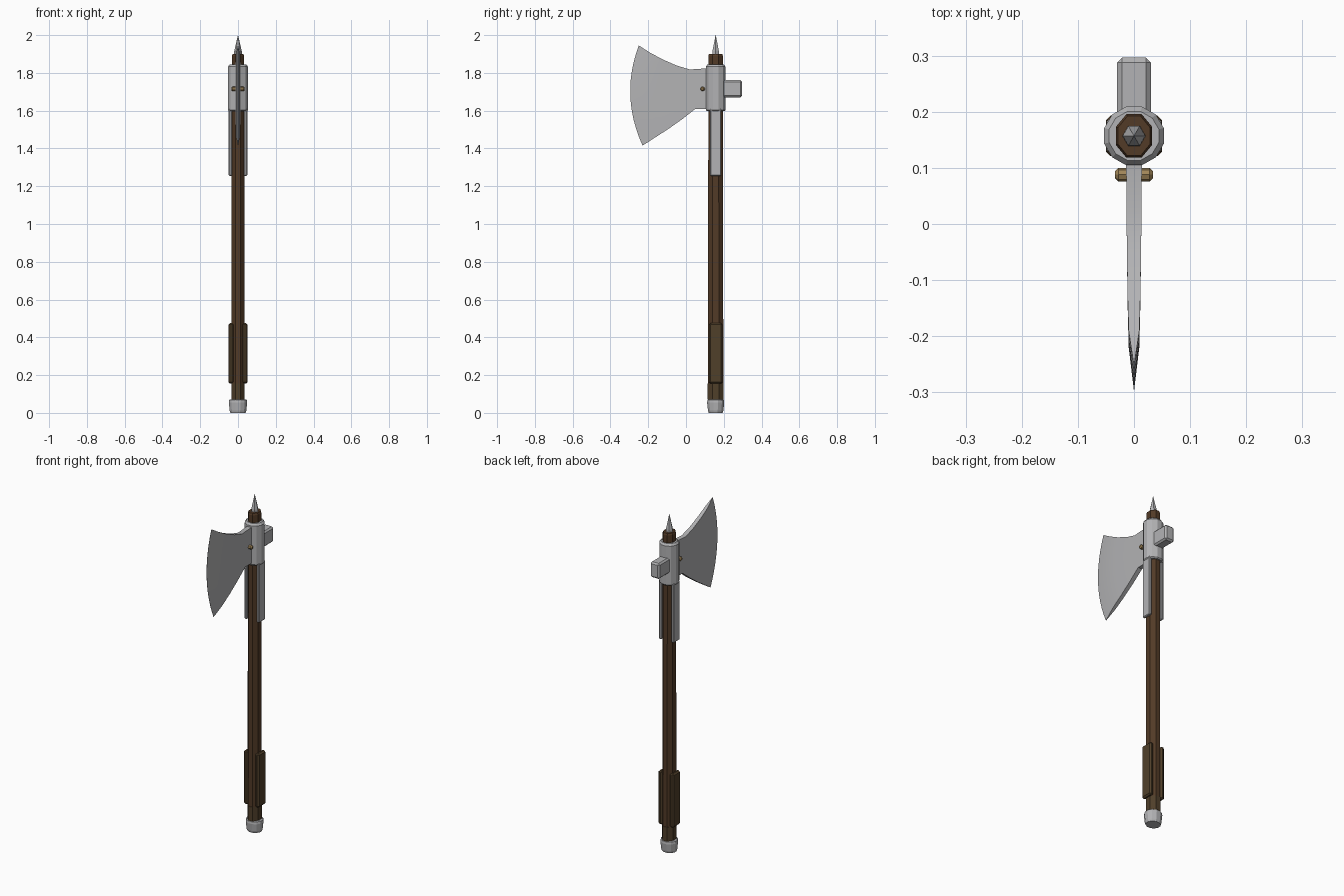
import bpy, bmesh
from math import sin, cos, pi

cube = bpy.data.objects.get("Cube")
if cube:
    bpy.data.objects.remove(cube, do_unlink=True)

AXIS_Y = 0.157  # centre line of the haft


def material(name, rgb):
    m = bpy.data.materials.new(name)
    m.use_nodes = True
    color = (*rgb, 1)
    m.diffuse_color = color
    m.node_tree.nodes["Principled BSDF"].inputs["Base Color"].default_value = color
    return m


steel = material("steel", (0.45, 0.45, 0.46))
wood = material("dark wood", (0.085, 0.043, 0.02))
leather = material("grip brown", (0.08, 0.05, 0.023))
brass = material("brass", (0.36, 0.24, 0.1))


def finish(name, bm, mat):
    bmesh.ops.recalc_face_normals(bm, faces=bm.faces)
    mesh = bpy.data.meshes.new(name)
    bm.to_mesh(mesh)
    bm.free()
    mesh.materials.append(mat)
    obj = bpy.data.objects.new(name, mesh)
    bpy.context.collection.objects.link(obj)
    return obj


def loft(name, sections, sides, mat, turn=0.5):
    """Stack of elliptical rings: (z, x radius, y radius)."""
    bm = bmesh.new()
    rings = []
    for z, rx, ry in sections:
        angles = [2 * pi * (i + turn) / sides for i in range(sides)]
        rings.append([bm.verts.new((rx * cos(a), AXIS_Y + ry * sin(a), z)) for a in angles])
    for a, b in zip(rings, rings[1:]):
        for i in range(sides):
            j = (i + 1) % sides
            bm.faces.new((a[i], a[j], b[j], b[i]))
    bm.faces.new(rings[0])
    bm.faces.new(rings[-1])
    return finish(name, bm, mat)


def box(name, x, y, z, mat, bevel=0.0):
    bm = bmesh.new()
    bmesh.ops.create_cube(bm, size=1)
    for v in bm.verts:
        v.co = [lo + (c + 0.5) * (hi - lo) for c, (lo, hi) in zip(v.co, (x, y, z))]
    obj = finish(name, bm, mat)
    if bevel:
        mod = obj.modifiers.new("chamfer", "BEVEL")
        mod.width = bevel
        mod.segments = 1
    return obj


# Haft, with end cap and socket
loft("haft", [(0.03, 0.037, 0.044), (1.0, 0.037, 0.043), (1.6, 0.036, 0.042),
              (1.89, 0.035, 0.042), (1.9, 0.031, 0.038)], 8, wood)
loft("end_cap", [(0, 0.042, 0.038), (0.012, 0.046, 0.042), (0.055, 0.05, 0.047),
                 (0.068, 0.048, 0.045), (0.072, 0.042, 0.04)], 12, steel)
loft("socket", [(1.597, 0.05, 0.049), (1.603, 0.055, 0.054), (1.833, 0.055, 0.054),
                (1.845, 0.046, 0.045)], 12, steel)
loft("top_spike", [(1.89, 0.021, 0.021), (1.915, 0.02, 0.02), (2.0, 0.0005, 0.0005)], 6, steel, 0)
loft("grip_lower_wrap", [(0.07, 0.038, 0.046), (0.155, 0.038, 0.046)], 8, leather)

for side, name in ((1, "left"), (-1, "right")):
    # Swelling grip scale on the side of the haft
    scale = box(name + "_grip_scale", sorted((side * 0.025, side * 0.05)),
                (0.121, 0.193), (0.155, 0.475), leather, 0.008)
    # Long steel strap below the socket
    box(name + "_langet", sorted((side * 0.032, side * 0.049)),
        (0.128, 0.186), (1.255, 1.61), steel, 0.004)

# Hammer poll
box("hammer_poll", (-0.03, 0.03), (0.19, 0.297), (1.67, 1.762), steel, 0.009)

# Blade: columns from neck to cutting edge (top y, z, bottom y, z, half thickness)
columns = [
    (0.125, 1.825, 0.125, 1.61, 0.014), (0.02, 1.818, 0.05, 1.61, 0.0135),
    (-0.05, 1.839, -0.02, 1.555, 0.0125), (-0.125, 1.872, -0.095, 1.502, 0.0115),
    (-0.19, 1.907, -0.165, 1.457, 0.0095), (-0.25, 1.945, -0.23, 1.415, 0.0004),
]
ROWS = 12
bm = bmesh.new()
sheets = {1: [], -1: []}
for c, (yt, zt, yb, zb, half) in enumerate(columns):
    belly = 0.055 * max(0, c - 1) / 4
    for s in sheets:
        line = []
        for r in range(ROWS + 1):
            t = r / ROWS
            y = yt + (yb - yt) * t - belly * 4 * t * (1 - t)
            line.append(bm.verts.new((s * half, y, zt + (zb - zt) * t)))
        sheets[s].append(line)
last = len(columns) - 1
for c in range(last):
    for s in sheets:
        a, b = sheets[s][c], sheets[s][c + 1]
        for r in range(ROWS):
            bm.faces.new((a[r], a[r + 1], b[r + 1], b[r]))
    for r in (0, ROWS):
        bm.faces.new((sheets[1][c][r], sheets[1][c + 1][r], sheets[-1][c + 1][r], sheets[-1][c][r]))
for c in (0, last):
    for r in range(ROWS):
        bm.faces.new((sheets[1][c][r], sheets[1][c][r + 1], sheets[-1][c][r + 1], sheets[-1][c][r]))
blade = finish("blade", bm, steel)
bpy.context.view_layer.objects.active = blade
blade.select_set(True)
bpy.ops.object.shade_smooth_by_angle()
blade.select_set(False)

# Brass rivet passing through the blade neck
bm = bmesh.new()
rings = []
for x, r in ((-0.034, 0.006), (-0.028, 0.012), (0.028, 0.012), (0.034, 0.006)):
    rings.append([bm.verts.new((x, 0.088 + r * cos(k * pi / 4), 1.715 + r * sin(k * pi / 4)))
                  for k in range(8)])
for a, b in zip(rings, rings[1:]):
    for k in range(8):
        bm.faces.new((a[k], a[k - 1], b[k - 1], b[k]))
bm.faces.new(rings[0])
bm.faces.new(rings[-1])
finish("rivet", bm, brass)
